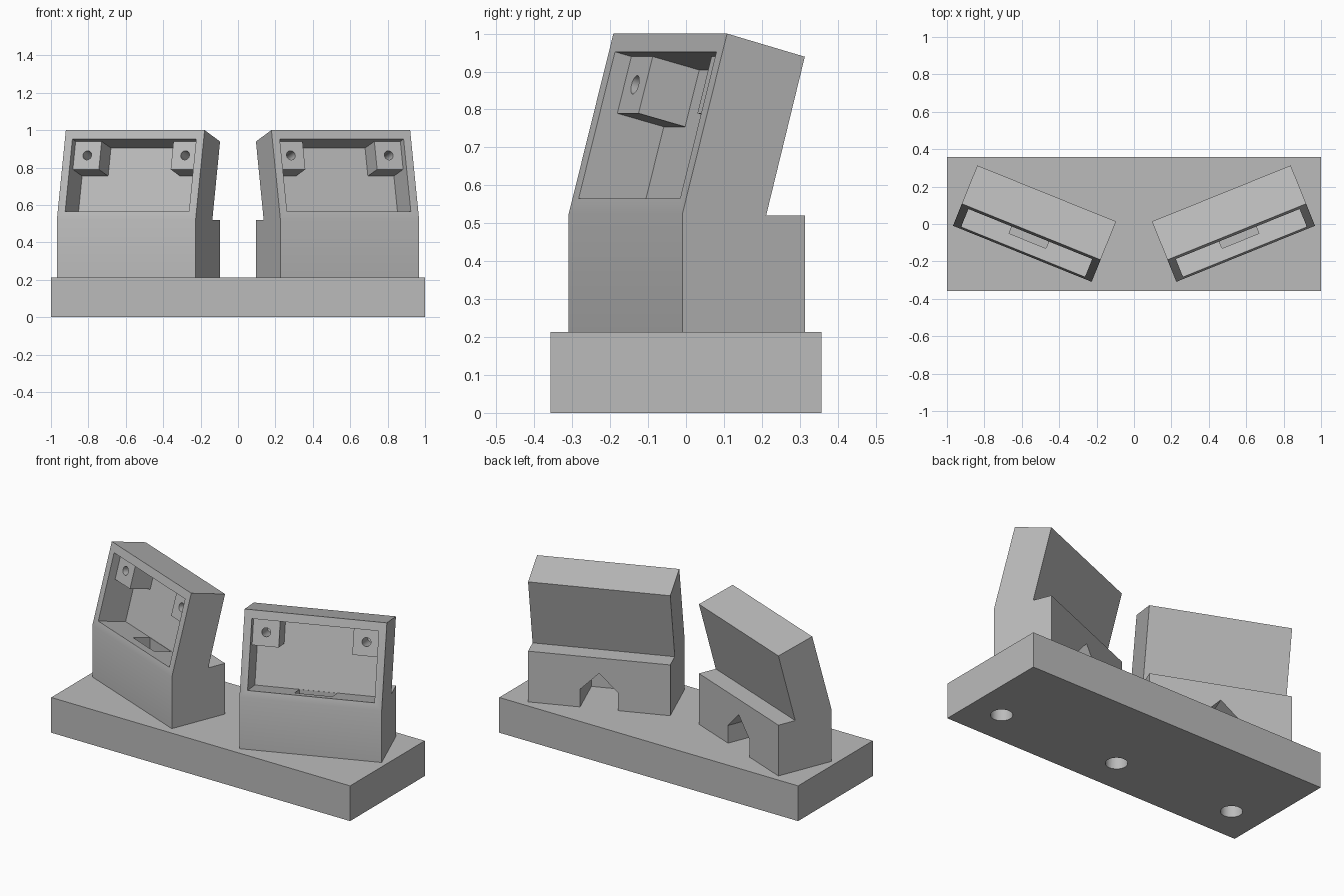
import bpy, bmesh, math
from mathutils import Matrix, Vector

if "Cube" in bpy.data.objects:
    bpy.data.objects.remove(bpy.data.objects["Cube"])

BASE_H = 0.213
TILT = math.radians(15)
TURN = math.radians(22)

grey = bpy.data.materials.new("plain_grey")
grey.diffuse_color = (0.50, 0.50, 0.50, 1)
grey.use_nodes = True
grey.node_tree.nodes["Principled BSDF"].inputs["Base Color"].default_value = grey.diffuse_color


def make(name, bm, matrix=Matrix()):
    bm.transform(matrix)
    bmesh.ops.recalc_face_normals(bm, faces=bm.faces)
    mesh = bpy.data.meshes.new(name)
    bm.to_mesh(mesh)
    bm.free()
    mesh.materials.append(grey)
    ob = bpy.data.objects.new(name, mesh)
    bpy.context.collection.objects.link(ob)
    return ob


def box(name, lo, hi, matrix=Matrix()):
    bm = bmesh.new()
    bmesh.ops.create_cube(bm, size=1)
    lo, hi = Vector(lo), Vector(hi)
    size = hi - lo
    fit = Matrix.Translation((lo + hi) / 2) @ Matrix.Diagonal((*size, 1))
    return make(name, bm, matrix @ fit)


def cylinder(name, radius, depth, matrix):
    bm = bmesh.new()
    bmesh.ops.create_cone(bm, cap_ends=True, segments=32, radius1=radius,
                          radius2=radius, depth=depth)
    return make(name, bm, matrix)


def prism(name, points, offset):
    bm = bmesh.new()
    face = bm.faces.new([bm.verts.new(p) for p in points])
    out = bmesh.ops.extrude_face_region(bm, geom=[face])
    bmesh.ops.translate(bm, vec=offset,
                        verts=[v for v in out["geom"] if isinstance(v, bmesh.types.BMVert)])
    return make(name, bm)


def combine(target, tool, operation="DIFFERENCE"):
    mod = target.modifiers.new("cut", "BOOLEAN")
    mod.operation, mod.solver, mod.object = operation, "EXACT", tool
    bpy.context.view_layer.objects.active = target
    bpy.ops.object.modifier_apply(modifier=mod.name)
    bpy.data.objects.remove(tool)


# Base slab with three blind holes underneath
base = box("base", (-1, -0.357, 0), (1, 0.357, BASE_H))
for x in (-0.8, 0, 0.8):
    combine(base, cylinder("hole_cutter", 0.06, 0.22, Matrix.Translation((x, -0.145, 0))))


def housing(name, side):
    # Leaning body from a side profile
    profile = [(-0.174, BASE_H), (-0.174, 0.525), (-0.047, 1.0), (0.174, 0.939),
               (0.064, 0.52), (0.174, 0.52), (0.174, BASE_H)]
    body = prism(name, [(-0.4, y, z) for y, z in profile], (0.8, 0, 0))

    # Frame on the sloped front: y goes inward, z goes up the slope
    slope = Matrix.Translation((0, -0.174, 0.525)) @ Matrix.Rotation(-TILT, 4, "X")
    combine(body, box("pocket_cutter", (-0.357, -0.1, 0.041), (0.357, 0.185, 0.442), slope))

    # Screw lugs in the upper pocket corners
    for s in (-1, 1):
        xs = sorted((s * 0.207, s * 0.375))
        combine(body, box("lug", (xs[0], 0.048, 0.287), (xs[1], 0.2, 0.46), slope), "UNION")
        drill = slope @ Matrix.Translation((s * 0.282, 0.09, 0.365)) @ Matrix.Rotation(math.pi / 2, 4, "X")
        combine(body, cylinder("screw_cutter", 0.025, 0.2, drill))

    # Gabled cable channel from the back and slot up into the pocket
    gable = [(-0.107, 0.15), (-0.107, 0.32), (0, 0.427), (0.107, 0.32), (0.107, 0.15)]
    combine(body, prism("channel_cutter", [(x, -0.1, z) for x, z in gable], (0, 0.4, 0)))
    combine(body, box("slot_cutter", (-0.1065, -0.0995, 0.25), (0.1065, 0.012, 0.56)))

    body.matrix_world = Matrix.Translation((side * 0.532, 0.002, 0)) @ Matrix.Rotation(side * TURN, 4, "Z")


housing("left_housing", -1)
housing("right_housing", 1)

# Smooth hole walls, crisp edges elsewhere
for ob in bpy.context.collection.objects:
    bpy.ops.object.select_all(action="DESELECT")
    ob.select_set(True)
    bpy.context.view_layer.objects.active = ob
    bpy.ops.object.shade_smooth_by_angle(angle=math.radians(30))
